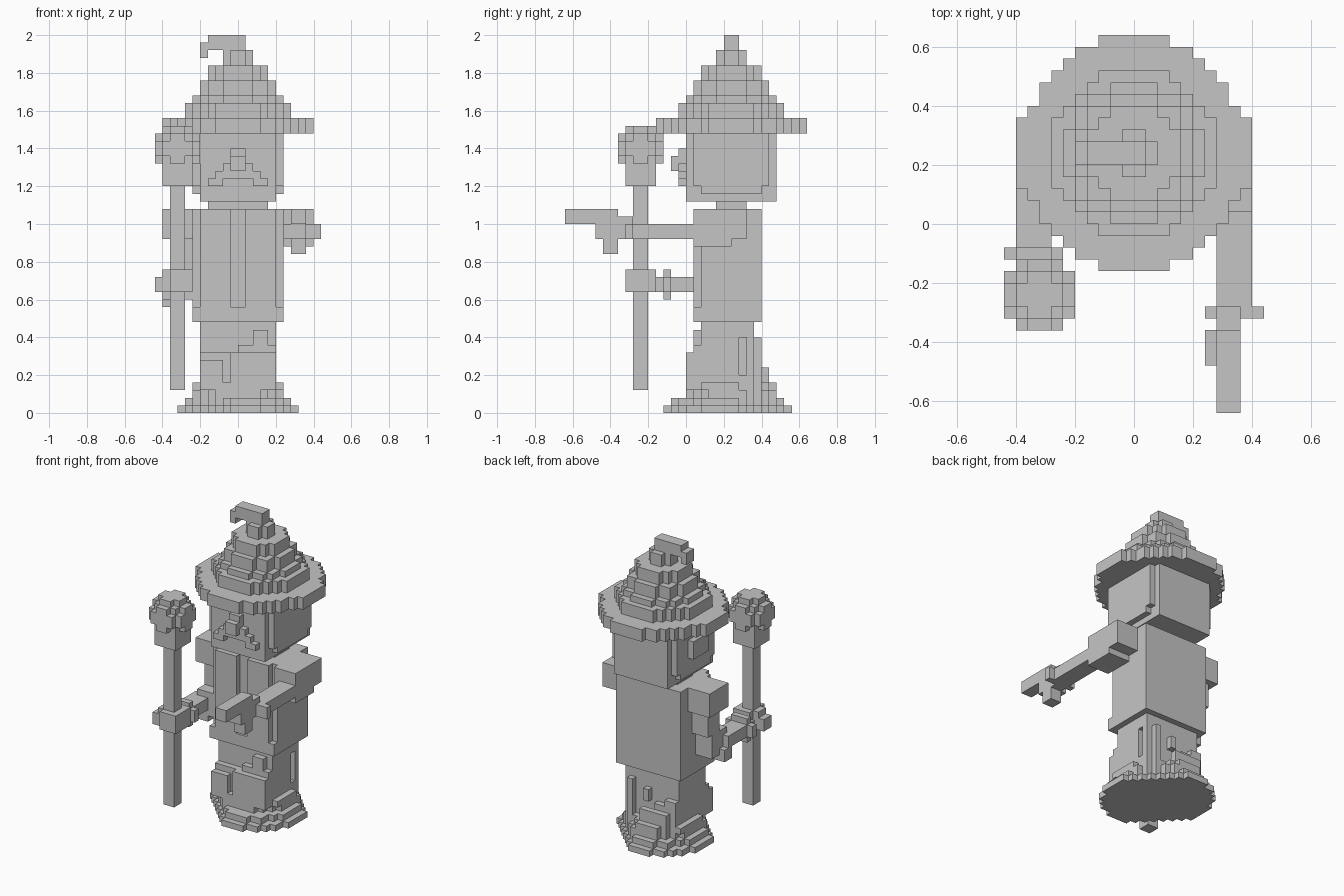
import bpy, bmesh, math

cube = bpy.data.objects.get("Cube")
if cube:
    bpy.data.objects.remove(cube, do_unlink=True)

V = 0.04  # edge length of one cell

grey = bpy.data.materials.new("plain grey")
grey.use_nodes = True
grey.diffuse_color = (0.56, 0.56, 0.56, 1)
grey.node_tree.nodes["Principled BSDF"].inputs["Base Color"].default_value = grey.diffuse_color


def box(x0, x1, y0, y1, z0, z1):
    """Cells of a block, as a set."""
    return {(x, y, z) for x in range(x0, x1) for y in range(y0, y1) for z in range(z0, z1)}


def disc(cx, cy, rx, z0, z1, ry=None):
    """Cells of a stepped round slab."""
    ry = ry or rx
    return {(x, y, z)
            for x in range(math.floor(cx - rx), math.ceil(cx + rx))
            for y in range(math.floor(cy - ry), math.ceil(cy + ry))
            for z in range(z0, z1)
            if ((x + .5 - cx) / rx) ** 2 + ((y + .5 - cy) / ry) ** 2 <= 1}


def both(x0, x1, *rest):
    """A block and its mirror image across x = 0."""
    return box(x0, x1, *rest) | box(-x1, -x0, *rest)


def build(name, cells):
    """Skin a set of cells with its outer faces and merge flat areas."""
    bm = bmesh.new()
    verts = {}

    def vert(p):
        if p not in verts:
            verts[p] = bm.verts.new([c * V for c in p])
        return verts[p]

    for cell in cells:
        for axis in range(3):
            for side in (0, 1):
                near = list(cell)
                near[axis] += 2 * side - 1
                if tuple(near) in cells:
                    continue
                u, w = (axis + 1) % 3, (axis + 2) % 3
                loop = []
                for a, b in ((0, 0), (1, 0), (1, 1), (0, 1)):
                    p = list(cell)
                    p[axis] += side
                    p[u] += a
                    p[w] += b
                    loop.append(vert(tuple(p)))
                bm.faces.new(loop if side else loop[::-1])
    bmesh.ops.dissolve_limit(bm, angle_limit=0.02, verts=bm.verts[:], edges=bm.edges[:])
    mesh = bpy.data.meshes.new(name)
    bm.to_mesh(mesh)
    bm.free()
    mesh.materials.append(grey)
    obj = bpy.data.objects.new(name, mesh)
    bpy.context.scene.collection.objects.link(obj)


# Hat: brim, stepped cone, bent tip
hat = disc(0, 6, 9.87, 37, 39)
hat -= both(8, 9, 10, 11, 37, 39) | both(8, 9, 1, 2, 37, 39)
for r, z0, z1 in ((7, 39, 41), (6, 41, 42), (5, 42, 44), (4, 44, 46), (2, 46, 48)):
    hat |= disc(0, 6, r, z0, z1)
hat |= box(-4, 1, 5, 7, 48, 50) | box(-5, -4, 5, 7, 47, 49)
build("hat", hat)

# Head: block with raised sides and one ear
head = box(-5, 5, 0, 12, 28, 37)
head |= both(5, 6, 1, 11, 30, 37) | both(5, 6, 2, 10, 29, 30)
head |= box(-7, -6, 4, 8, 32, 35)
build("head", head)

# Nose and moustache
build("moustache", both(2, 4, -1, 0, 30, 31) | box(-3, 3, -1, 0, 31, 32)
      | box(-2, 2, -1, 0, 32, 33))
build("nose", box(-1, 1, -2, 0, 32, 34) | box(-1, 1, -1, 0, 34, 35))

build("neck", box(-4, 4, 4, 8, 27, 28))

# Coat with open front edges and a centre groove
coat = box(-6, 6, 1, 10, 12, 27)
coat -= both(5, 6, 1, 2, 14, 27) | box(-1, 1, 1, 2, 14, 27)
build("coat", coat)

# Robe skirt with draped folds
skirt = box(-5, 5, 2, 9, 3, 12) | box(-5, 5, 0, 2, 3, 8)
skirt |= box(0, 5, 1, 2, 8, 9) | box(2, 4, 1, 2, 9, 11)
skirt -= box(-2, -1, 0, 1, 3, 8) | box(-5, -2, 0, 1, 7, 8) | box(4, 5, 7, 8, 5, 10)
skirt |= box(3, 4, 9, 10, 3, 10) | box(0, 1, 9, 10, 7, 9)
skirt |= box(-5, -1, 9, 10, 3, 7) | box(-5, -3, 9, 10, 7, 8) | box(-4, 1, 10, 11, 3, 6)
build("skirt", skirt)

# Flared hem, trimmed across one diagonal
hem = disc(0, 5.5, 8.2, 0, 1, 8.7) | disc(0, 5.5, 7.2, 1, 2, 7.7)
hem |= disc(0, 6, 6.3, 2, 3) | both(2, 6, 2, 10, 3, 4)
hem |= box(-3, 4, 0, 12, 3, 4)
hem = {(x, y, z) for x, y, z in hem if abs(x + .5 + y + .5 - 5.5) <= 8.6 - 0.5 * z}
build("hem", hem)

# Left arm stretched forward with a pointing hand
build("left_arm", box(6, 10, 1, 8, 23, 27) | box(6, 10, 1, 6, 22, 23)
      | box(7, 10, -7, 1, 23, 25) | box(6, 11, -8, -7, 23, 25))
build("left_hand", box(6, 9, -12, -9, 23, 25) | box(7, 9, -9, -8, 23, 25)
      | box(7, 9, -16, -9, 25, 27) | box(7, 9, -9, -7, 25, 26) | box(7, 9, -11, -9, 21, 23))

# Right arm bent around the staff
build("right_arm", box(-10, -6, 3, 8, 23, 27) | box(-9, -6, 4, 7, 19, 23)
      | box(-9, -6, 2, 6, 15, 19) | box(-10, -7, -4, 3, 16, 18)
      | box(-10, -7, 2, 4, 14, 16) | box(-11, -6, -3, -2, 16, 18)
      | box(-10, -7, -3, -2, 15, 19))
staff = box(-9, -7, -7, -5, 3, 30)
build("right_hand", (box(-11, -6, -7, -5, 16, 18) | box(-10, -6, -7, -5, 18, 19)
                     | box(-9, -6, -8, -4, 16, 19)) - staff)

# Staff and its round head
build("staff", staff)
ball = box(-10, -6, -8, -4, 30, 33)
for step, radius in ((0, 3), (1, 2.65), (2, 1.75)):
    for z in (35 + step, 34 - step):
        ball |= disc(-8, -6, radius, z, z + 1)
build("staff_head", ball)
